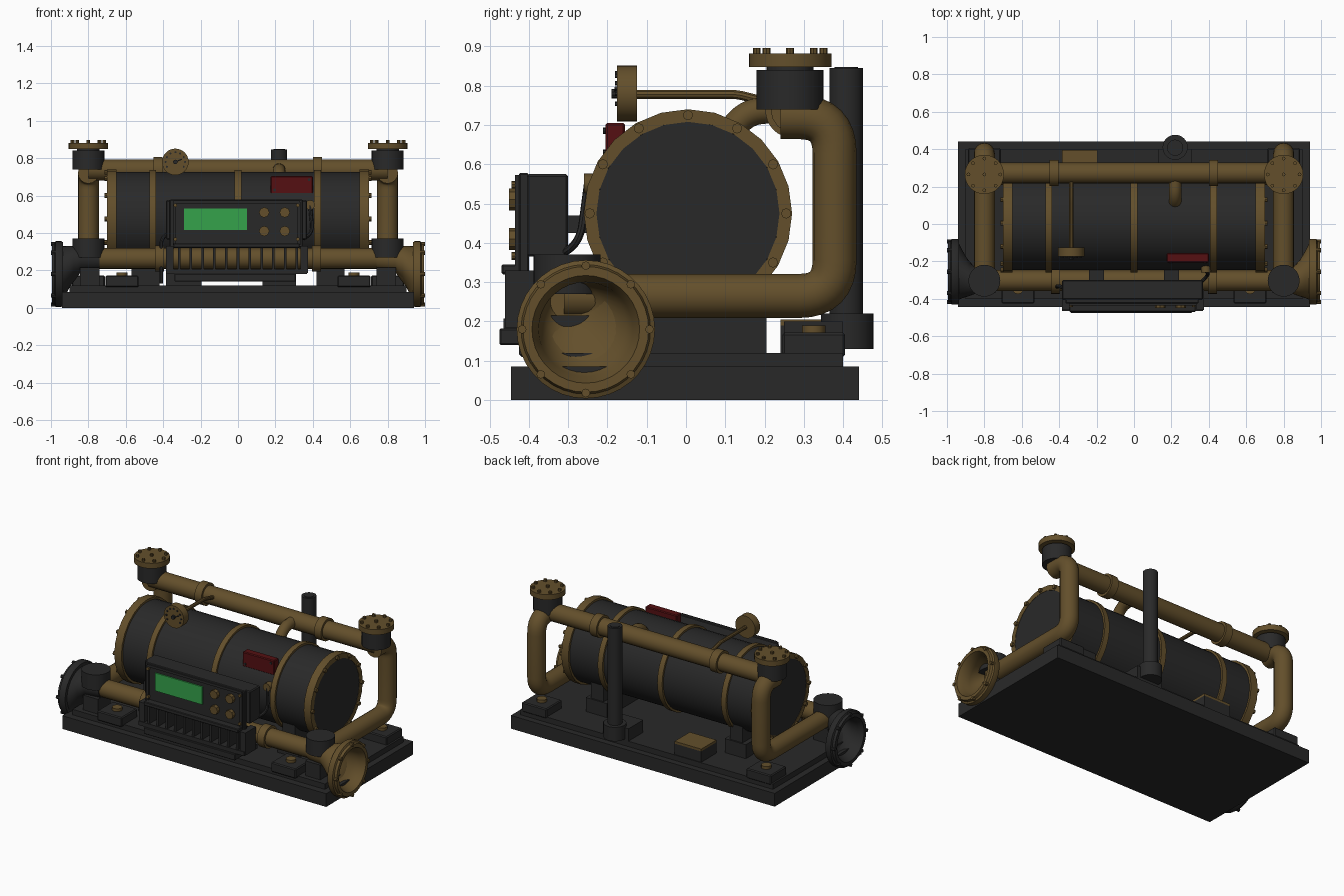
import bpy, bmesh, math
from mathutils import Vector, Matrix

if "Cube" in bpy.data.objects:
    bpy.data.objects.remove(bpy.data.objects["Cube"], do_unlink=True)


def material(name, rgb):
    m = bpy.data.materials.new(name)
    m.use_nodes = True
    m.diffuse_color = (*rgb, 1)
    m.node_tree.nodes["Principled BSDF"].inputs["Base Color"].default_value = (*rgb, 1)
    return m


DARK = material("dark steel", (0.022, 0.022, 0.022))
BRASS = material("aged brass", (0.125, 0.078, 0.024))
RED = material("deep red", (0.09, 0.005, 0.006))
GREEN = material("screen green", (0.035, 0.36, 0.07))
AXES = {"x": Matrix.Rotation(math.pi / 2, 4, "Y"),
        "y": Matrix.Rotation(math.pi / 2, 4, "X"), "z": Matrix()}


def add(name, mesh, mat, smooth=True):
    mesh.materials.clear()
    mesh.materials.append(mat)
    ob = bpy.data.objects.new(name, mesh)
    bpy.context.collection.objects.link(ob)
    if smooth:
        bpy.ops.object.select_all(action="DESELECT")
        ob.select_set(True)
        bpy.context.view_layer.objects.active = ob
        bpy.ops.object.shade_smooth_by_angle(angle=math.radians(35))
    return ob


def finish(name, bm, mat, smooth=True):
    bmesh.ops.recalc_face_normals(bm, faces=bm.faces)
    mesh = bpy.data.meshes.new(name)
    bm.to_mesh(mesh)
    bm.free()
    return add(name, mesh, mat, smooth)


def box(name, x, y, z, mat=DARK, bevel=0.0):
    """Box from (min, max) ranges."""
    bm = bmesh.new()
    bmesh.ops.create_cube(bm, size=1)
    for v in bm.verts:
        v.co = [(a + b) / 2 + c * (b - a) for (a, b), c in zip((x, y, z), v.co)]
    if bevel:
        bmesh.ops.bevel(bm, geom=bm.edges[:], offset=bevel, segments=1, affect="EDGES")
    return finish(name, bm, mat, False)


def cylinders(name, centres, r, depth, axis="z", mat=BRASS, sides=32):
    """One mesh holding equal cylinders."""
    bm = bmesh.new()
    for c in centres:
        bmesh.ops.create_cone(bm, cap_ends=True, segments=sides, radius1=r, radius2=r,
                              depth=depth, matrix=Matrix.Translation(c) @ AXES[axis])
    return finish(name, bm, mat)


def circle(centre, r, count, axis):
    """Evenly spaced points around an axis."""
    rot = AXES[axis]
    return [Vector(centre) + rot @ Vector((r * math.cos(a), r * math.sin(a), 0))
            for a in (math.tau * i / count for i in range(count))]


def loft(name, rings, mat, sides=36, close=False):
    """Skin through circles (x, y, z, r) facing x."""
    bm = bmesh.new()
    loops = [[bm.verts.new(p) for p in circle(ring[:3], ring[3], sides, "x")] for ring in rings]
    pairs = list(zip(loops, loops[1:] + loops[:1] if close else loops[1:]))
    for a, b in pairs:
        for i in range(sides):
            j = (i + 1) % sides
            bm.faces.new((a[i], a[j], b[j], b[i]))
    if not close:
        bm.faces.new(loops[0])
        bm.faces.new(loops[-1])
    return finish(name, bm, mat)


def tube(name, points, r, mat=BRASS, fillet=0.0, res=6):
    """Round pipe along a path with rounded corners."""
    pts = [Vector(p) for p in points]
    path = [pts[0]]
    for a, b, c in zip(pts, pts[1:], pts[2:]):
        p, q = b + (a - b).normalized() * fillet, b + (c - b).normalized() * fillet
        for i in range(9):
            t = i / 8
            path.append(p * (1 - t) ** 2 + b * 2 * t * (1 - t) + q * t ** 2)
    path.append(pts[-1])
    cu = bpy.data.curves.new(name, "CURVE")
    cu.dimensions, cu.bevel_depth, cu.bevel_resolution, cu.use_fill_caps = "3D", r, res, True
    sp = cu.splines.new("POLY")
    sp.points.add(len(path) - 1)
    for s, p in zip(sp.points, path):
        s.co = (*p, 1)
    ob = bpy.data.objects.new(name, cu)
    bpy.context.collection.objects.link(ob)
    bpy.context.view_layer.update()
    mesh = bpy.data.meshes.new_from_object(ob.evaluated_get(bpy.context.evaluated_depsgraph_get()))
    bpy.data.objects.remove(ob)
    return add(name, mesh, mat)


# Base
box("base_plate", (-.94, .94), (-.445, .44), (0, .085))
box("base_step", (-.9, .9), (-.4, .4), (.085, .12))

# Tank with bands
TY, TZ = .005, .475
cylinders("tank_body", [(0, TY, TZ)], .25, 1.36, "x", DARK, 40)
cylinders("tank_bands", [(x, TY, TZ) for x in (-.455, 0, .425)], .263, .035, "x", BRASS, 40)
for s, side in ((1, "left"), (-1, "right")):
    loft(side + "_tank_flange", [(s * x, TY, TZ, r) for x, r in
         ((.65, .24), (.65, .265), (.70, .265), (.70, .233), (.675, .233))], BRASS, 24)
    cylinders(side + "_tank_cap", [(s * .69, TY, TZ)], .233, .016, "x", DARK, 40)
    cylinders(side + "_tank_bolts", circle((s * .705, TY, TZ), .25, 12, "x"), .013, .016, "x", BRASS, 8)

    # Saddles, pillars and feet
    box(side + "_saddle", sorted((s * .42, s * .57)), (-.2, .205), (.12, .21))
    box(side + "_saddle_web", sorted((s * .45, s * .54)), (-.19, .195), (.21, .32))
    box(side + "_pillar", sorted((s * .74, s * .845)), (-.37, -.24), (.085, .215))
    for fx, fy, end in ((.62, -.345, "front"), (.80, .325, "back")):
        box(f"{side}_{end}_foot", (s * fx - .088, s * fx + .088), (fy - .08, fy + .08), (.11, .172), DARK, .006)
        cylinders(f"{side}_{end}_foot_bolt", [(s * fx, fy, .18)], .03, .02, "z", BRASS, 12)

    # End pipe running from the top valve round to the front valve
    tube(side + "_end_pipe", [(s * .8, .24, .72), (s * .8, .378, .72), (s * .8, .378, .265),
                              (s * .8, -.31, .265)], .056, BRASS, .09)
    cylinders(side + "_top_valve", [(s * .8, .265, .79)], .085, .1, "z", DARK)
    cylinders(side + "_top_valve_neck", [(s * .8, .265, .845)], .06, .02, "z", DARK)
    cylinders(side + "_top_flange", [(s * .8, .265, .865)], .105, .034, "z", BRASS)
    cylinders(side + "_top_flange_bolts", circle((s * .8, .265, .888), .085, 8, "z")
              + [Vector((s * .8, .265, .888))], .01, .016, "z", BRASS, 8)
    cylinders(side + "_front_valve", [(s * .8, -.303, .32)], .085, .1, "z", DARK)

    # Flared port
    mat = BRASS if s > 0 else DARK
    loft(side + "_port", [(s * x, y, z, r) for x, y, z, r in (
        (.74, -.303, .262, .06), (.84, -.303, .258, .066), (.88, -.295, .24, .09),
        (.915, -.27, .205, .125), (.935, -.255, .18, .15), (.935, -.255, .18, .17),
        (.945, -.255, .18, .176), (.975, -.255, .18, .176), (.98, -.255, .18, .165),
        (.995, -.255, .18, .16), (.995, -.255, .18, .137), (.96, -.255, .18, .12),
        (.92, -.262, .19, .11), (.87, -.285, .225, .075), (.83, -.3, .25, .045))], mat)
    cylinders(side + "_port_bolts", circle((s * .988, -.255, .18), .162, 8, "x"), .011, .024, "x", mat, 8)

# Long pipes and their collars
tube("top_pipe", [(-.8, .272, .737), (.8, .272, .737)], .056)
cylinders("top_pipe_collars", [(x, .272, .737) for x in (-.428, .425)], .07, .05, "x")
tube("front_pipe", [(-.74, -.303, .263), (.74, -.303, .263)], .056)
cylinders("front_pipe_collars", [(x, -.303, .263) for x in (-.42, .42)], .07, .05, "x")
tube("tank_branch", [(.22, .1, .66), (.22, .15, .735), (.22, .27, .74)], .034, BRASS, .05)

# Exhaust stack
box("stack_block", (.13, .31), (.25, .4), (.12, .2))
cylinders("stack_base", [(.22, .41, .175)], .067, .09, "z", DARK)
loft_stack = cylinders("stack_pipe", [(.22, .408, .53)], .043, .63, "z", DARK)
cylinders("stack_rim", [(.22, .408, .846)], .03, .004, "z", DARK)

# Rear junction box
box("junction_box", (-.385, -.195), (.24, .395), (.12, .19))
box("junction_lid", (-.385, -.195), (.24, .395), (.19, .205), BRASS)

# Gauge
GX, GZ = -.335, .78
cylinders("gauge_body", [(GX, -.15, GZ)], .071, .05, "y", BRASS)
ticks = [p for i, p in enumerate(circle((GX, -.177, GZ), .052, 12, "y")) if p.z > GZ - .04]
cylinders("gauge_ticks", ticks, .006, .008, "y", DARK, 6)
cylinders("gauge_hub", [(GX, -.18, GZ)], .012, .018, "y", DARK, 10)
tube("gauge_needle", [(GX, -.178, GZ), (GX + .035, -.178, GZ + .015)], .004, DARK, 0, 1)
tube("gauge_pipe", [(GX, -.13, .778), (GX, .13, .778), (GX, .26, .745)], .012, BRASS, .02, 3)

# Red name plate block
box("red_box", (.175, .4), (-.205, -.155), (.61, .705), RED, .005)
cylinders("red_box_screws", [(x, -.207, z) for x, z in ((.195, .63), (.38, .685))], .008, .008, "y", DARK, 8)

# Control panel
box("panel_body", (-.385, .37), (-.405, -.3), (.365, .575), DARK, .006)
box("panel_face", (-.365, .345), (-.425, -.4), (.325, .578), DARK, .004)
for z in (.335, .565):
    box("panel_frame_rail", (-.345, .33), (-.435, -.42), (z - .008, z + .008))
for x in (-.34, .325):
    box("panel_frame_post", (x - .008, x + .008), (-.435, -.42), (.335, .565))
box("screen", (-.29, .047), (-.433, -.42), (.415, .53), GREEN)
knobs = [(x, z) for x in (.14, .25) for z in (.41, .51)]
cylinders("knobs", [(x, -.436, z) for x, z in knobs], .028, .028, "y", BRASS, 8)
cylinders("panel_screws", [(x, -.436, z) for x in (-.335, .32) for z in (.367, .548)], .01, .016, "y", BRASS, 8)
for x in (-.2, .2):
    box("panel_arm", (x - .04, x + .04), (-.31, -.22), (.425, .47))

# Grille beneath the panel
box("grille_top", (-.345, .33), (-.47, -.40), (.32, .345), DARK, .004)
box("grille_bottom", (-.385, .37), (-.465, -.33), (.182, .208))
box("grille_skid", (-.34, .31), (-.475, -.3), (.14, .182), DARK, .004)
for x in (-.365, .355):
    box("grille_side", (x - .02, x + .02), (-.46, -.35), (.185, .33))
for i in range(11):
    x = -.315 + i * .063
    box("grille_fin", (x - .007, x + .007), (-.46, -.36), (.2, .325))

# Cable runs
cylinders("cable_gland", [(.385, -.235, .55)], .026, .05, "y", BRASS, 12)
tube("gland_cable", [(.385, -.25, .55), (.4, -.27, .4), (.35, -.32, .37)], .01, DARK, .05, 2)
tube("side_cable", [(-.37, -.34, .4), (-.41, -.33, .37), (-.41, -.36, .13)], .01, DARK, .03, 2)
